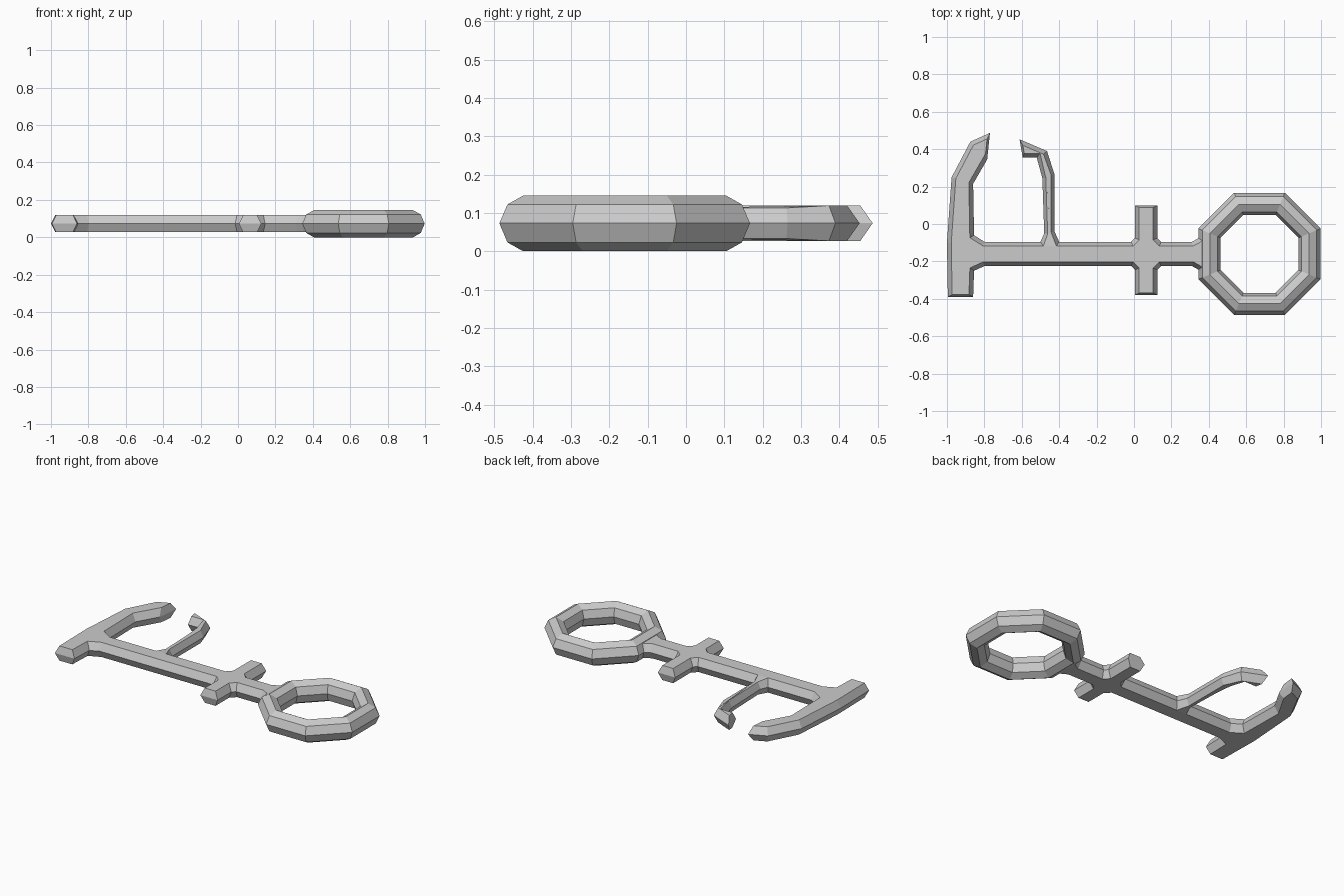
import bpy, bmesh
from math import cos, sin, pi
from mathutils import Vector

if "Cube" in bpy.data.objects:
    bpy.data.objects.remove(bpy.data.objects["Cube"])

MID = 0.073  # height of the symmetry plane


def finish(bm, name):
    bmesh.ops.recalc_face_normals(bm, faces=bm.faces)
    mesh = bpy.data.meshes.new(name)
    bm.to_mesh(mesh)
    bm.free()
    obj = bpy.data.objects.new(name, mesh)
    bpy.context.collection.objects.link(obj)
    return obj


def bridge(bm, a, b):
    n = len(a)
    for i in range(n):
        bm.faces.new((a[i], a[(i + 1) % n], b[(i + 1) % n], b[i]))


def bevelled_plate(name, outline, half_height, inset, ends):
    """Outline is widest at mid height; top and bottom are inset by a mitred offset.
    An optional third value per point overrides the half height.
    Edges starting at the indices in ends are blunt tips with a small inset."""
    pts = [Vector(p[:2]) for p in outline]
    hs = [p[2] if len(p) > 2 else half_height for p in outline]
    n = len(pts)
    inner = []
    for i in range(n):
        d1 = (pts[i] - pts[i - 1]).normalized()
        d2 = (pts[(i + 1) % n] - pts[i]).normalized()
        n1, n2 = Vector((-d1.y, d1.x)), Vector((-d2.y, d2.x))
        d = inset * (0.8 if hs[i] < half_height else 1)
        o1 = 0.012 if (i - 1) % n in ends else d
        o2 = 0.012 if i in ends else d
        if o1 == o2:
            inner.append(pts[i] + (n1 + n2) / (1 + n1.dot(n2)) * d)
        else:  # intersection of two unequal offsets
            c = n1.x * n2.y - n1.y * n2.x
            inner.append(pts[i] + Vector((o1 * n2.y - o2 * n1.y, o2 * n1.x - o1 * n2.x)) / c)
    bm = bmesh.new()
    mid = [bm.verts.new((p.x, p.y, MID)) for p in pts]
    caps = []
    for s in (1, -1):
        loop = [bm.verts.new((p.x, p.y, MID + s * h)) for p, h in zip(inner, hs)]
        bridge(bm, mid, loop)
        caps.append(bm.faces.new(loop))
    bm.normal_update()
    bmesh.ops.triangulate(bm, faces=caps, ngon_method='EAR_CLIP')
    return finish(bm, name)


def octagon_ring(name, centre, section):
    """Section is a closed list of (apothem, z), swept round eight sides."""
    bm = bmesh.new()
    loops = []
    for apothem, z in section:
        r = apothem / cos(pi / 8)
        loops.append([bm.verts.new((centre[0] + r * cos(pi / 8 + k * pi / 4),
                                    centre[1] + r * sin(pi / 8 + k * pi / 4), z))
                      for k in range(8)])
    for a, b in zip(loops, loops[1:] + loops[:1]):
        bridge(bm, a, b)
    return finish(bm, name)


T = 0.040  # slimmer half height of the thin arm
body = [
    # lower end of the end bar, underside of the shaft, lower half of the cross bar
    (-0.995, -0.39), (-0.86, -0.39), (-0.855, -0.25), (-0.80, -0.225),
    (-0.015, -0.225), (0.005, -0.245), (0.005, -0.38), (0.125, -0.38),
    (0.125, -0.245), (0.145, -0.225), (0.31, -0.225), (0.338, -0.24), (0.40, -0.29),
    # ring joint, upper half of the cross bar
    (0.40, -0.03), (0.338, -0.08), (0.31, -0.095), (0.145, -0.095), (0.125, -0.075),
    (0.125, 0.10), (0.005, 0.10), (0.005, -0.075), (-0.015, -0.095),
    # thin curved arm
    (-0.40, -0.095), (-0.425, -0.04, T), (-0.425, 0.265, T), (-0.465, 0.39),
    (-0.612, 0.453), (-0.595, 0.355), (-0.52, 0.355), (-0.49, 0.245, T),
    (-0.48, -0.05, T), (-0.50, -0.095),
    # thick hooked end of the end bar
    (-0.80, -0.095), (-0.855, -0.06), (-0.86, 0.215), (-0.785, 0.345),
    (-0.77, 0.487), (-0.875, 0.44), (-0.975, 0.25), (-1.0, -0.1),
]
bevelled_plate("shaft_with_hooks", body, 0.046, 0.023, {0, 6, 18, 26, 35})

# Octagonal handle
octagon_ring("ring_handle", (0.671, -0.160),
             [(0.327, MID), (0.306, 0.122), (0.265, 0.145), (0.224, 0.122),
              (0.208, MID), (0.224, 0.023), (0.265, 0.0), (0.306, 0.023)])
